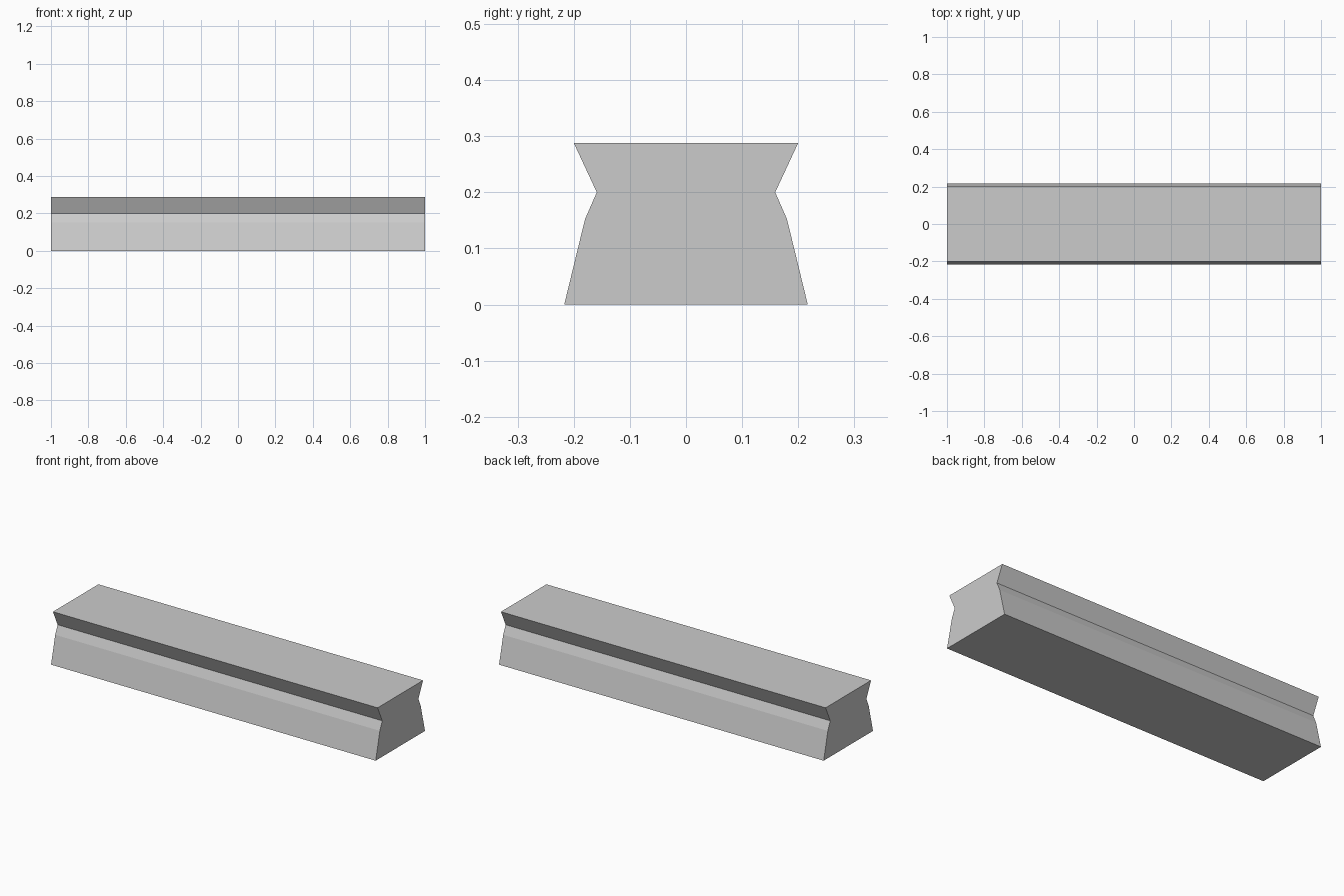
import bpy
import bmesh

cube = bpy.data.objects.get("Cube")
if cube:
    bpy.data.objects.remove(cube, do_unlink=True)

# Plain grey material
grey = bpy.data.materials.new("plain grey")
grey.use_nodes = True
colour = (0.6, 0.6, 0.6, 1)
grey.diffuse_color = colour
grey.node_tree.nodes["Principled BSDF"].inputs["Base Color"].default_value = colour

# Half cross-section from the base up: (half width, height)
half_profile = [(0.217, 0), (0.18, 0.152), (0.159, 0.2), (0.2, 0.288)]
outline = half_profile + [(-y, z) for y, z in reversed(half_profile)]

# Extrude the mirrored outline along the length of the beam
bm = bmesh.new()
end = bm.faces.new([bm.verts.new((-1, y, z)) for y, z in outline])
extruded = bmesh.ops.extrude_face_region(bm, geom=[end], use_keep_orig=True)
moved = [v for v in extruded["geom"] if isinstance(v, bmesh.types.BMVert)]
bmesh.ops.translate(bm, verts=moved, vec=(2, 0, 0))
bmesh.ops.recalc_face_normals(bm, faces=bm.faces)

mesh = bpy.data.meshes.new("grooved_beam")
bm.to_mesh(mesh)
bm.free()
mesh.materials.append(grey)
beam = bpy.data.objects.new("grooved_beam", mesh)
bpy.context.collection.objects.link(beam)
